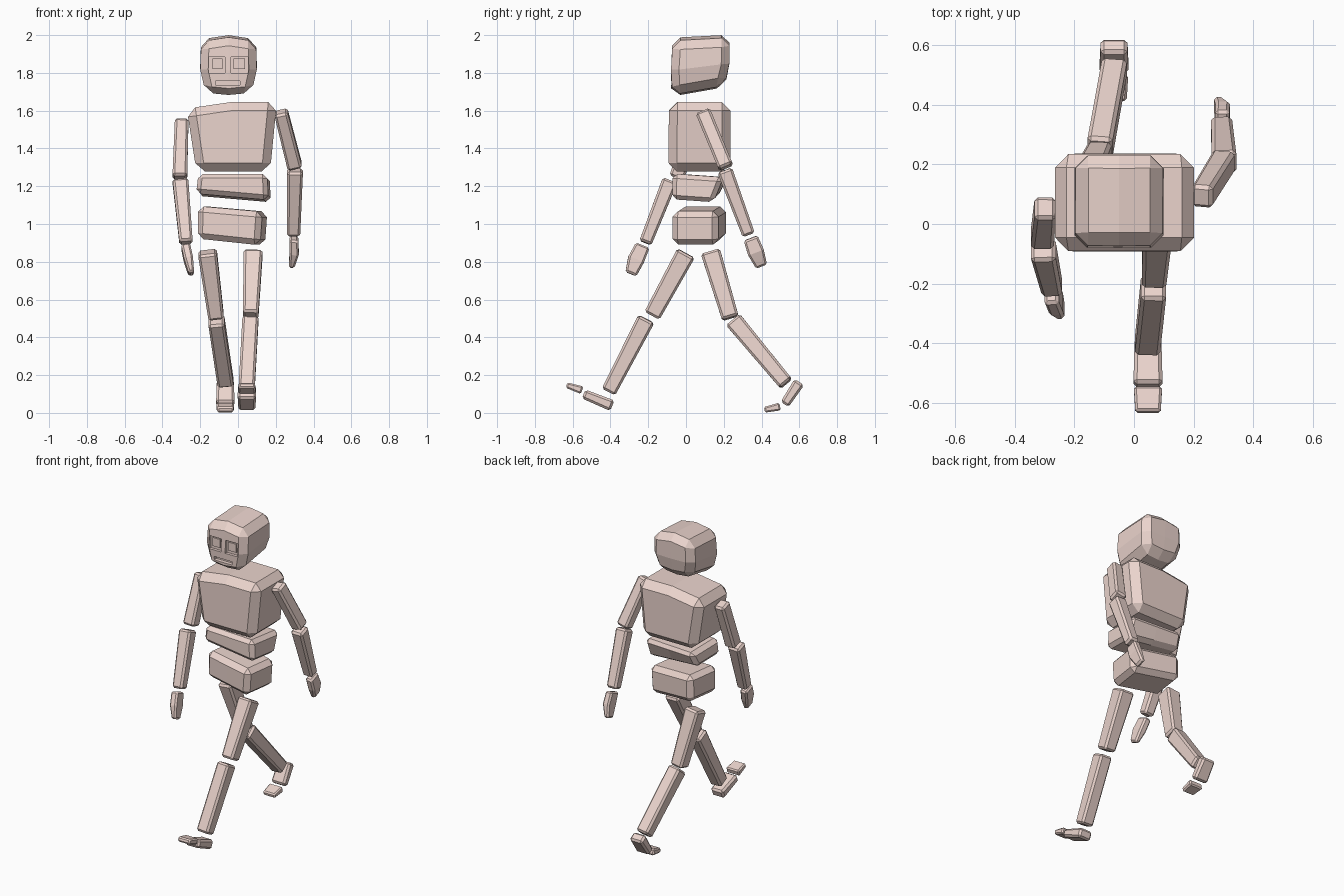
import bpy, bmesh, math
from mathutils import Vector, Euler, Matrix

if "Cube" in bpy.data.objects:
    bpy.data.objects.remove(bpy.data.objects["Cube"])

skin = bpy.data.materials.new("skin")
skin.diffuse_color = (0.83, 0.66, 0.61, 1)
skin.use_nodes = True
skin.node_tree.nodes["Principled BSDF"].inputs["Base Color"].default_value = skin.diffuse_color


def loft(name, rings, bevel):
    """Loft rings of 6 points (left, middle, right / front and back), then chamfer sharp edges."""
    bm = bmesh.new()
    vs = [[bm.verts.new(p) for p in r] for r in rings]
    for a, b in zip(vs, vs[1:]):
        for i in range(6):
            j = (i + 1) % 6
            bm.faces.new((a[i], a[j], b[j], b[i]))
    for r in (vs[0], vs[-1]):
        bm.faces.new((r[0], r[1], r[4], r[5]))
        bm.faces.new((r[1], r[2], r[3], r[4]))
    bmesh.ops.recalc_face_normals(bm, faces=bm.faces)
    sharp = [e for e in bm.edges if e.calc_face_angle(0) > math.radians(38)]
    bmesh.ops.bevel(bm, geom=sharp, offset=bevel, segments=1, affect='EDGES', profile=0.5)
    bmesh.ops.recalc_face_normals(bm, faces=bm.faces)
    return finish(name, bm)


def finish(name, bm):
    me = bpy.data.meshes.new(name)
    bm.to_mesh(me)
    bm.free()
    me.materials.append(skin)
    ob = bpy.data.objects.new(name, me)
    bpy.context.collection.objects.link(ob)
    return ob


def ring(center, size, rot, bulge=0.0):
    """Rectangle with its middle pair of points raised by bulge along the local z."""
    w, d = size[0] / 2, size[1] / 2
    pts = [(-w, -d, 0), (0, -d, bulge), (w, -d, 0), (w, d, 0), (0, d, bulge), (-w, d, 0)]
    return [Vector(center) + rot @ Vector(p) for p in pts]


def body(name, sections, bevel):
    loft(name, [ring(c, s, Euler([math.radians(a) for a in r]).to_matrix(), b)
                for c, s, r, b in sections], bevel)
    return bpy.data.objects[name]


def limb(name, points, sizes, bevel=0.012):
    pts = [Vector(p) for p in points]
    z = (pts[-1] - pts[0]).normalized()
    x = Vector((1, 0, 0))
    x = (x - z * x.dot(z)).normalized()
    rot = Matrix((x, z.cross(x), z)).transposed()
    return loft(name, [ring(p, s, rot) for p, s in zip(pts, sizes)], bevel)


def boxes(name, specs):
    bm = bmesh.new()
    for x0, x1, y0, y1, z0, z1 in specs:
        m = Matrix.Translation(((x0 + x1) / 2, (y0 + y1) / 2, (z0 + z1) / 2)) @ \
            Matrix.Diagonal((x1 - x0, y1 - y0, z1 - z0, 1))
        bmesh.ops.create_cube(bm, size=1, matrix=m)
    return finish(name, bm)


# Head with crown and tapering jaw
head = body("head", [
    ((-.05, .065, 1.712), (.245, .28, ), (10, 0, 0), -.012),
    ((-.05, .075, 1.83), (.30, .31), (6, 0, 0), 0),
    ((-.05, .08, 1.972), (.29, .30), (3, 0, 0), .022)], .042)

# Sunken eye sockets and mouth, eyes inside the sockets
cut = boxes("face_cutter", [(-.155, -.068, -.2, -.06, 1.80, 1.885),
                            (-.038, .052, -.2, -.06, 1.80, 1.885),
                            (-.12, .01, -.2, -.053, 1.735, 1.757)])
cut.hide_render = True
cut.hide_viewport = True
mod = head.modifiers.new("face", 'BOOLEAN')
mod.operation = 'DIFFERENCE'
mod.object = cut
boxes("eyes", [(-.136, -.082, -.07, -.05, 1.82, 1.875),
               (-.024, .036, -.07, -.05, 1.82, 1.875)])

# Trunk
body("chest", [((-.025, .072, 1.278), (.39, .33), (0, 0, 0), 0),
               ((-.033, .072, 1.628), (.478, .325), (0, -4, 0), .018)], .045)
body("waist", [((-.025, .048, 1.138), (.385, .22), (-4, 5, -4), 0),
               ((-.02, .075, 1.257), (.365, .27), (-4, 0, -4), 0)], .024)
body("pelvis", [((-.035, .07, .905), (.335, .245), (0, 6, -8), 0),
                ((-.028, .07, 1.08), (.345, .245), (0, 5, -8), 0)], .03)

# Arms: one forward on the -x side, one back on the +x side
arm_paths = {
    "forward": [[(-.298, .055, 1.55), (-.308, -.05, 1.245)],
                [(-.305, -.085, 1.23), (-.275, -.215, .90)],
                [(-.278, -.23, .885), (-.262, -.265, .81), (-.247, -.292, .735)]],
    "back": [[(.227, .09, 1.595), (.302, .212, 1.30)],
             [(.302, .205, 1.285), (.294, .332, .942)],
             [(.296, .342, .925), (.298, .37, .85), (.283, .40, .775)]]}
for side, (upper, fore, hand) in arm_paths.items():
    limb(side + "_upper_arm", upper, [(.072, .08), (.078, .08)])
    limb(side + "_forearm", fore, [(.084, .082), (.07, .068)])
    limb(side + "_hand", hand, [(.048, .078), (.048, .088), (.03, .062)], .01)

# Legs: stride forward on the +x side, back on the -x side
leg_paths = {
    "forward": [[(.08, .0, .845), (.067, -.18, .515)],
                [(.066, -.21, .497), (.045, -.41, .112)],
                [(.047, -.39, .038), (.047, -.542, .1)],
                [(.047, -.55, .12), (.047, -.632, .147)]],
    "back": [[(-.162, .13, .852), (-.115, .235, .502)],
             [(-.115, .25, .492), (-.065, .53, .155)],
             [(-.067, .6, .163), (-.067, .522, .045)],
             [(-.067, .498, .034), (-.067, .415, .016)]]}
for side, (thigh, shin, foot, toes) in leg_paths.items():
    limb(side + "_thigh", thigh, [(.10, .105), (.082, .09)])
    limb(side + "_shin", shin, [(.085, .095), (.085, .08)])
    limb(side + "_foot", foot, [(.09, .06), (.098, .05)])
    limb(side + "_toes", toes, [(.095, .042), (.085, .03)], .008)
